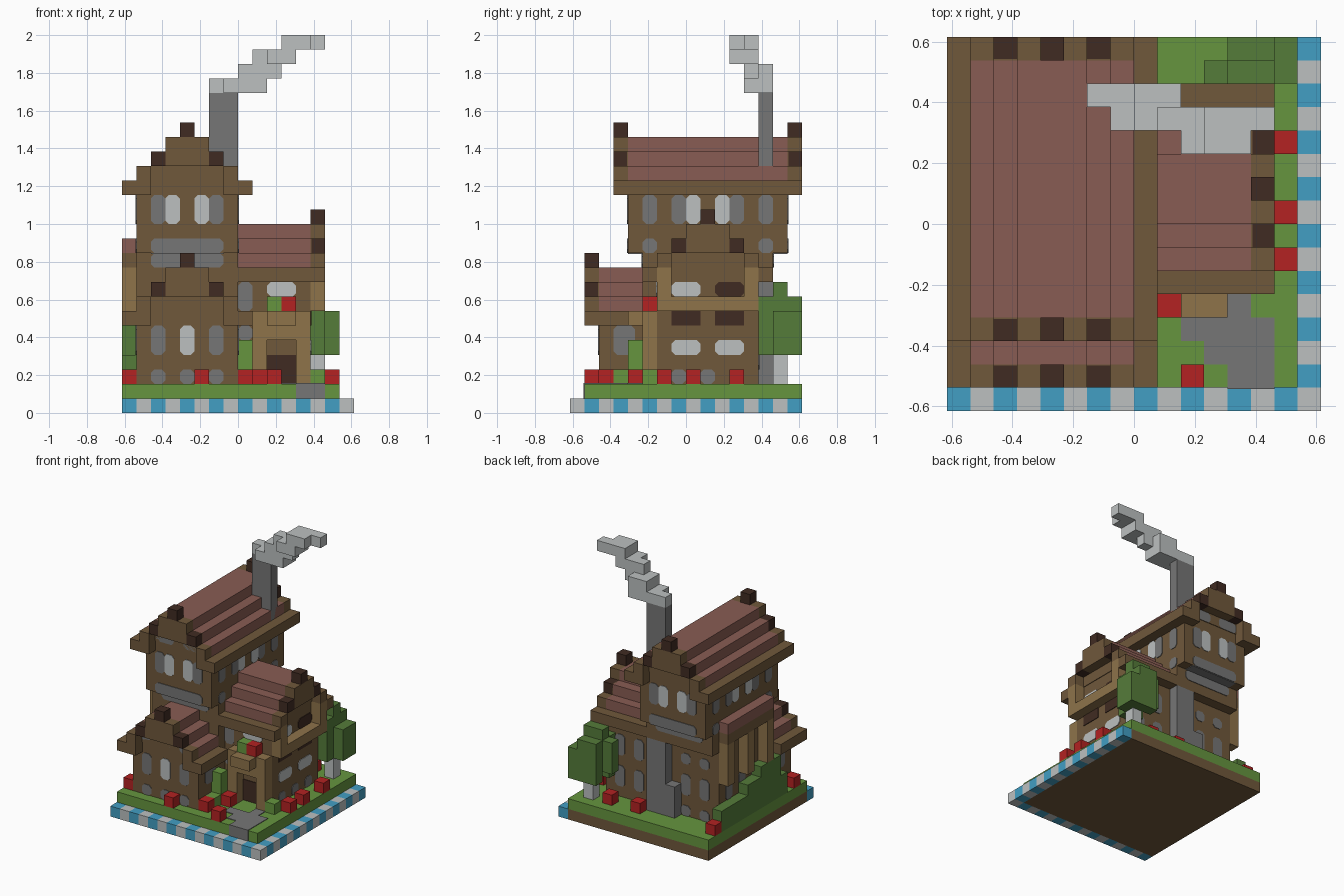
import bpy
import bmesh
from mathutils import Vector

if "Cube" in bpy.data.objects:
    bpy.data.objects.remove(bpy.data.objects["Cube"], do_unlink=True)

UNIT = 1 / 13          # edge of one block
PLATE = 0.06           # plate thickness in blocks


def linear(code):
    values = [int(code[n:n + 2], 16) / 255 for n in range(0, 6, 2)]
    return [v / 12.92 if v < 0.04045 else ((v + 0.055) / 1.055) ** 2.4 for v in values] + [1.0]


def make_material(name, code):
    mat = bpy.data.materials.new(name)
    mat.use_nodes = True
    mat.diffuse_color = linear(code)
    mat.node_tree.nodes["Principled BSDF"].inputs["Base Color"].default_value = linear(code)
    return mat


BROWN = make_material("timber brown", "70583B")
DARK = make_material("dark timber", "402B22")
TAN = make_material("tan wood", "8E734A")
PINK = make_material("roof tile", "895C53")
GRASS = make_material("grass green", "66953F")
LEAF = make_material("leaf green", "557C3A")
RED = make_material("flower red", "B32222")
BLUE = make_material("water blue", "429FC4")
LIGHT = make_material("light grey", "BCC0C0")
GREY = make_material("stone grey", "767676")


def finish(name, bm, mat):
    for v in bm.verts:
        v.co = (v.co - Vector((8, 8, 0))) * UNIT
    bmesh.ops.recalc_face_normals(bm, faces=bm.faces)
    mesh = bpy.data.meshes.new(name)
    bm.to_mesh(mesh)
    bm.free()
    mesh.materials.append(mat)
    obj = bpy.data.objects.new(name, mesh)
    bpy.context.collection.objects.link(obj)
    return obj


def part(name, mat, *boxes):
    """Join boxes given as (x0, x1, y0, y1, z0, z1) in blocks."""
    bm = bmesh.new()
    for x0, x1, y0, y1, z0, z1 in boxes:
        verts = bmesh.ops.create_cube(bm, size=1)["verts"]
        for v in verts:
            v.co = Vector((x1 if v.co.x > 0 else x0, y1 if v.co.y > 0 else y0, z1 if v.co.z > 0 else z0))
    return finish(name, bm, mat)


def cells(*spots):
    return [(x, x + 1, y, y + 1, z, z + 1) for x, y, z in spots]


def windows(name, mat, axis, wall, out, spans):
    """Cut-corner panes (start, width, bottom, height) on a wall plane."""
    bm = bmesh.new()
    for s, w, b, h in spans:
        c = 0.25
        outline = [(s + c, b), (s + w - c, b), (s + w, b + c), (s + w, b + h - c),
                   (s + w - c, b + h), (s + c, b + h), (s, b + h - c), (s, b + c)]
        flat = [(wall, u, z) if axis == "x" else (u, wall, z) for u, z in outline]
        face = bm.faces.new([bm.verts.new(p) for p in flat])
        new = bmesh.ops.extrude_face_region(bm, geom=[face])["geom"]
        shift = Vector((out, 0, 0) if axis == "x" else (0, out, 0)) * PLATE
        bmesh.ops.translate(bm, vec=shift, verts=[g for g in new if isinstance(g, bmesh.types.BMVert)])
    finish(name, bm, mat)


def roof(name, along, c, start, end, k, frames, eave):
    """Stepped roof with eave beams, gable walls and crested end frames."""
    def turn(a0, a1, u0, u1, z0, z1):
        return (a0, a1, u0, u1, z0, z1) if along == "x" else (u0, u1, a0, a1, z0, z1)

    def steps(a0, a1):
        return [turn(a0, a1, c - n, c + n + 1, k + 4 - n, k + 5 - n) for n in (3, 2, 1)]

    part(name + "_tiles", PINK, *steps(start, end))
    part(name + "_eaves", BROWN, *[turn(eave[0], eave[1], u, u + 1, k, k + 1) for u in (c - 4, c + 4)])
    for f in frames:
        wall = end if f >= end else start - PLATE
        part(name + "_gable_wall", BROWN, *steps(wall, wall + PLATE))
        part(name + "_gable_frame", BROWN,
             *[turn(f, f + 1, u, u + 1, k + 1, k + 2) for u in (c - 3, c + 3)],
             *[turn(f, f + 1, u, u + 1, k, k + 1) for u in (c - 3, c + 3) if along == "y"],
             turn(f, f + 1, c - 1, c + 2, k + 2, k + 4))
        part(name + "_gable_posts", DARK,
             *[turn(f, f + 1, u, u + 1, z, z + 1)
               for u, z in ((c - 2, k + 2), (c + 2, k + 2), (c, k + 4))])


# Ground and striped water edge
part("soil", BROWN, (0, 15, 1, 16, 0, 1))
part("lawn", GRASS, (0, 15, 1, 16, 1, 2))
edge = [(i, 0, 0) for i in range(16)] + [(15, j, 0) for j in range(1, 16)]
part("water_edge", BLUE, *cells(*[e for e in edge if (e[0] + e[1]) % 2 == 0]))
part("foam_edge", LIGHT, *cells(*[e for e in edge if (e[0] + e[1]) % 2]))
top = 2 + PLATE
part("path", GREY, (12, 14, 1 - PLATE, 2, 1, top), (11, 14, 2, 3, 1, top),
     (10, 14, 3, 4, 1, top), (12, 13, 4, 5, 1, top))

# House walls
part("front_house_walls", BROWN, (1, 8, 2, 5, 2, 7))
part("tower_walls", BROWN, (1, 8, 5, 13, 2, 9), (1, 8, 5, 14, 9, 11), (1, 8, 4, 15, 11, 16))
part("wing_walls", BROWN, (8, 13, 6, 13, 2, 10))

# Roofs
roof("tower_roof", "y", 4, 4, 15, 15, (3, 15), (3, 16))
roof("front_house_roof", "y", 4, 2, 5, 6, (1,), (1, 5))
roof("wing_roof", "x", 9, 8, 13, 9, (13,), (8, 14))

# Chimney and smoke
part("chimney", GREY, (6, 8, 13, 14, 2, 9), (5, 6, 13, 14, 2, 5), (6, 8, 13, 14, 16, 22))
part("smoke", LIGHT, (6, 10, 13, 14, 22, 23), (7, 10, 12, 13, 22, 23), (8, 11, 12, 13, 23, 24),
     (8, 10, 13, 14, 23, 24), (9, 12, 12, 13, 24, 25), (10, 12, 11, 12, 24, 25),
     (11, 14, 12, 13, 25, 26), (11, 13, 11, 12, 25, 26))

# Tower windows, front and back alike
for side, wall, low, out in (("front", 4, 5, -1), ("back", 15, 14, 1)):
    windows(side + "_tower_dark_windows", GREY, "y", wall, out,
            [(2, 1, 13, 2), (6, 1, 13, 2), (2, 2, 16, 1), (5, 2, 16, 1), (2, 5, 11, 1)])
    windows(side + "_tower_lit_windows", LIGHT, "y", wall, out, [(3, 1, 13, 2), (5, 1, 13, 2)])
    windows(side + "_tower_lower_windows", GREY, "y", low, out, [(2, 5, 10, 1)])
part("overhang_underside", GREY, (2, 7, 4, 5, 11 - PLATE, 11), (2, 7, 14, 15, 11 - PLATE, 11))
for side, wall, out in (("right", 8, 1), ("left", 1, -1)):
    windows(side + "_tower_dark_windows", GREY, "x", wall, out,
            [(j, 1, 13, 2) for j in (5, 7, 11, 13)] + [(j, 1, 11, 1) for j in (5, 13)])
    windows(side + "_tower_lit_windows", LIGHT, "x", wall, out, [(8, 1, 13, 2), (10, 1, 13, 2)])
    windows(side + "_front_house_windows", GREY, "x", wall, out, [(3, 1.5, 4, 2), (3, 1, 2, 1)])

# Ground floor windows
windows("front_house_windows", GREY, "y", 2, -1,
        [(i, 1, 4, 2) for i in (2, 6)] + [(i, 1, k, 1) for i in (2, 4, 6) for k in (2, 7)])
windows("front_house_lit_window", LIGHT, "y", 2, -1, [(4, 1, 4, 2)])
windows("back_windows", GREY, "y", 13, 1,
        [(i, 1, k, h) for i in (2, 4) for k, h in ((2, 1), (4, 2), (7, 1))]
        + [(i, 1, k, 2) for i in (9, 11) for k in (3, 6)])
windows("left_windows", GREY, "x", 1, -1, [(j, 1, 4, 2) for j in (7, 9, 11)])
windows("wing_front_windows", GREY, "y", 6, -1, [(8, 1, 5, 1), (8, 1, 7, 2)])
windows("wing_front_lit_window", LIGHT, "y", 6, -1, [(10, 2, 8, 1)])
windows("wing_side_lit_windows", LIGHT, "x", 13, 1, [(7, 2, 4, 1), (10, 2, 4, 1), (7, 2, 8, 1)])
windows("wing_side_dark_window", DARK, "x", 13, 1, [(10, 2, 8, 1)])
windows("wing_side_low_windows", GREY, "x", 13, 1, [(j, 1, 2, 1) for j in (7, 9, 11)])
part("wing_side_lintels", DARK, *[(13, 13 + PLATE, j, j + 2, 6, 7) for j in (7, 10)])

# Side balcony on the wing
part("side_balcony", TAN, (13, 14, 6, 13, 7, 8), (13, 14, 6, 7, 8, 10), (13, 14, 12, 13, 8, 10))

# Entrance porch with door and planted balcony
part("door", DARK, (10, 12, 6 - PLATE, 6, 2, 4))
part("porch", TAN, (9, 10, 5, 6, 2, 4), (12, 13, 5, 6, 2, 4), (9, 13, 5, 6, 5, 6),
     (9, 13, 5, 6, 6, 7), (10, 12, 4, 5, 6, 7), (9, 10, 5, 6, 4, 5), (12, 13, 5, 6, 4, 5))
part("balcony_plant", GRASS, *cells((10, 5, 7)))
part("balcony_flower", RED, *cells((11, 5, 7)))

# Bay on the left wall
part("left_bay_posts", TAN, *[(0, 1, j, j + 1, 6, 10) for j in (6, 9, 12)])
part("left_bay_beams", BROWN, (0, 1, 6, 13, 10, 11))
part("left_bay_roof", PINK, (0, 1, 6, 13, 11, 12))

# Plants
part("tree_trunk", LIGHT, (13, 14, 14, 15, 2, 5))
part("tree_leaves", LEAF, (12, 14, 14, 15, 5, 9), (11, 12, 14, 15, 5, 8), (14, 15, 14, 15, 4, 7),
     (12, 15, 15, 16, 4, 7), (12, 14, 15, 16, 7, 8), (12, 14, 13, 14, 4, 8))
part("hedge", LEAF, (0, 1, 10, 14, 2, 4), (0, 1, 8, 10, 2, 5), (0, 1, 5, 8, 2, 6), (0, 1, 4, 5, 2, 4))
part("porch_bush", GRASS, (8, 9, 4, 5, 2, 5), (8, 9, 3, 4, 2, 3))
part("side_shrub", GRASS, *cells((13, 5, 2)))
part("flowers", RED, *cells(*[(i, j, 2) for i, j in (
    (14, 11), (14, 8), (14, 6), (10, 1), (9, 4), (8, 2), (5, 1), (0, 2), (8, 14), (11, 14), (0, 14))]))
